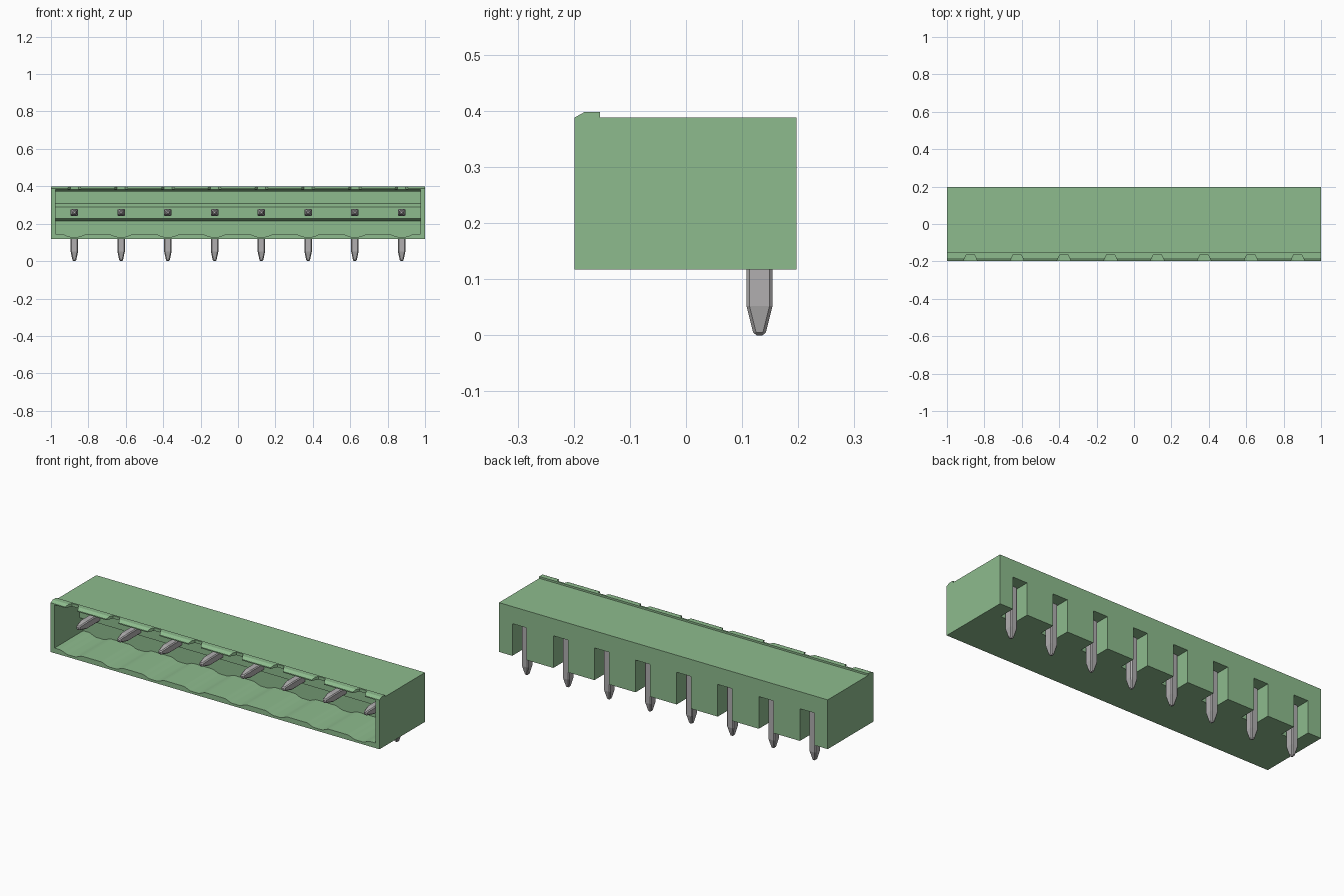
import bpy, bmesh, math
from mathutils import Vector

if "Cube" in bpy.data.objects:
    bpy.data.objects.remove(bpy.data.objects["Cube"], do_unlink=True)

PITCH = 0.25
PIN_X = [PITCH * (i - 3.5) for i in range(8)]


def make_material(name, color):
    mat = bpy.data.materials.new(name)
    mat.use_nodes = True
    mat.diffuse_color = color
    mat.node_tree.nodes["Principled BSDF"].inputs["Base Color"].default_value = color
    return mat


green = make_material("soft green plastic", (0.27, 0.50, 0.27, 1))
metal = make_material("grey metal", (0.44, 0.43, 0.435, 1))


def loft(bm, rings):
    """Skin a list of matching closed rings and cap both ends."""
    loops = [[bm.verts.new(p) for p in ring] for ring in rings]
    n = len(loops[0])
    for a, b in zip(loops, loops[1:]):
        for i in range(n):
            j = (i + 1) % n
            bm.faces.new((a[i], a[j], b[j], b[i]))
    bm.faces.new(loops[0][::-1])
    bm.faces.new(loops[-1])


def prism(bm, profile, axis, lo, hi):
    """Extrude a 2D profile along one axis (0=x, 1=y, 2=z)."""
    rings = []
    for t in (lo, hi):
        ring = []
        for p in profile:
            co = list(p)
            co.insert(axis, t)
            ring.append(Vector(co))
        rings.append(ring)
    loft(bm, rings)


def rect(a0, a1, b0, b1):
    return [(a0, b0), (a1, b0), (a1, b1), (a0, b1)]


def finish(bm, name, mat):
    bmesh.ops.recalc_face_normals(bm, faces=bm.faces)
    mesh = bpy.data.meshes.new(name)
    bm.to_mesh(mesh)
    bm.free()
    mesh.materials.append(mat)
    obj = bpy.data.objects.new(name, mesh)
    bpy.context.collection.objects.link(obj)
    return obj


def apply_modifier(obj, mod):
    bpy.context.view_layer.objects.active = obj
    bpy.ops.object.modifier_apply(modifier=mod.name)


def cut(target, bm):
    cutter = finish(bm, "cutter", green)
    cutter.hide_render = True
    mod = target.modifiers.new("cut", 'BOOLEAN')
    mod.operation = 'DIFFERENCE'
    mod.solver = 'EXACT'
    mod.object = cutter
    apply_modifier(target, mod)
    bpy.data.objects.remove(cutter, do_unlink=True)


# Housing: side profile with a raised front lip
bm = bmesh.new()
prism(bm, [(-0.199, 0.117), (0.197, 0.117), (0.197, 0.388), (-0.153, 0.388),
           (-0.153, 0.398), (-0.181, 0.398), (-0.199, 0.388)], 0, -1, 1)
housing = finish(bm, "housing", green)


# Front cavity with a floor scalloped under every pin
def floor_height(x):
    d = min(abs(x - p) for p in PIN_X)
    t = min(max((d - 0.02) / 0.05, 0), 1)
    return 0.13 + 0.015 * t * t * (3 - 2 * t)


steps = 192
floor = []
for i in range(steps + 1):
    x = -0.977 + 1.954 * i / steps
    floor.append((x, floor_height(x)))
bm = bmesh.new()
prism(bm, floor + [(0.977, 0.372), (-0.977, 0.372)], 1, -0.3, 0.05)
cut(housing, bm)

# Sloped relief along the front of the ceiling
bm = bmesh.new()
prism(bm, [(-0.3, 0.3), (-0.14, 0.3), (-0.14, 0.372), (-0.16, 0.382),
           (-0.3, 0.382)], 0, -0.977, 0.977)
cut(housing, bm)

# Tapered notches in the lip above each pin
bm = bmesh.new()
for x in PIN_X:
    prism(bm, [(x - 0.043, -0.21), (x + 0.043, -0.21),
               (x + 0.021, -0.163), (x - 0.021, -0.163)], 2, 0.35, 0.45)
cut(housing, bm)

# Rear slots, open at the back and underneath
bm = bmesh.new()
for x in PIN_X:
    prism(bm, rect(x - 0.044, x + 0.044, 0.105, 0.25), 2, 0.05, 0.294)
cut(housing, bm)

# Ledge across the cavity's back wall
bm = bmesh.new()
prism(bm, [(0.06, 0.214), (0.05, 0.214), (0.02, 0.228), (0.02, 0.29),
           (0.05, 0.308), (0.06, 0.308)], 0, -0.98, 0.98)
finish(bm, "pin_ledge", green)


# Bent pins: front tip, mitred elbow, solder tail
def horizontal(x, y, half):
    return [(x - half, y, 0.26 + half), (x + half, y, 0.26 + half),
            (x + half, y, 0.26 - half), (x - half, y, 0.26 - half)]


def vertical(x, z, half_x, half_y):
    y = 0.131
    return [(x - half_x, y + half_y, z), (x + half_x, y + half_y, z),
            (x + half_x, y - half_y, z), (x - half_x, y - half_y, z)]


for i, x in enumerate(PIN_X):
    bm = bmesh.new()
    elbow = [(x - 0.02, 0.154, 0.28), (x + 0.02, 0.154, 0.28),
             (x + 0.02, 0.108, 0.24), (x - 0.02, 0.108, 0.24)]
    loft(bm, [horizontal(x, -0.145, 0.01), horizontal(x, -0.09, 0.02), elbow,
              vertical(x, 0.052, 0.02, 0.023), vertical(x, 0, 0.009, 0.01)])
    pin = finish(bm, f"pin_{i + 1}", metal)
    mod = pin.modifiers.new("edges", 'BEVEL')
    mod.width = 0.005
    mod.segments = 1
    mod.limit_method = 'ANGLE'
    mod.angle_limit = math.radians(50)
    apply_modifier(pin, mod)
